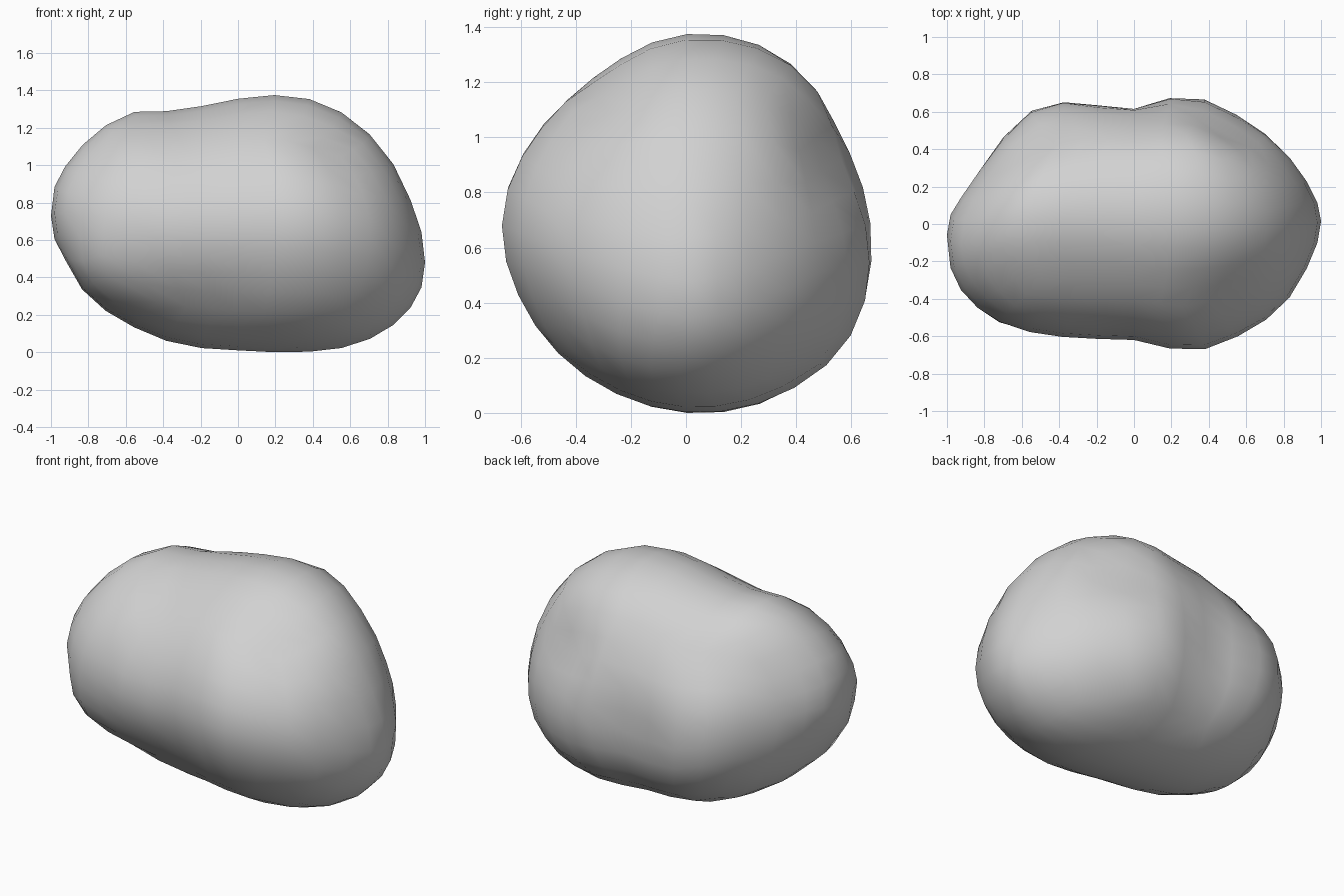
import bpy, bmesh, math
from mathutils import Vector

if "Cube" in bpy.data.objects:
    bpy.data.objects.remove(bpy.data.objects["Cube"], do_unlink=True)

# Outline of the boulder at even angles from the -x end to the +x end
TOP = [.80, .95, 1.13, 1.28, 1.295, 1.355, 1.37, 1.265, 1.04, .74, .52]
BOTTOM = [.66, .55, .31, .15, .04, .01, .0, .03, .13, .28, .44]
BACK = [.0, .10, .31, .58, .66, .64, .68, .56, .38, .18, .03]
FRONT = [-.12, -.31, -.46, -.565, -.61, -.62, -.68, -.585, -.42, -.18, .0]
# Cross-section fullness every 30 degrees, starting from the back
FULLNESS = [1, .97, 1.02, 1, .94, .96, 1, .97, .97, 1, 1.04, 1.06]
# Dents and bulges: centre, radius, inward depth (negative swells out)
MOULDING = [((.47, .54, .90), .32, .07),
            ((-.1, .62, .60), .30, .04),
            ((-.25, -.48, .22), .30, .02),
            ((-.55, .42, 1.10), .42, .07),
            ((.50, -.42, 1.15), .42, .05),
            ((-.70, -.44, .42), .34, -.07)]


def spline(values, t, closed=False):
    """Smooth curve through evenly spaced values."""
    n = len(values)
    i = math.floor(t)
    f = t - i
    pick = (lambda k: values[k % n]) if closed else (lambda k: values[min(max(k, 0), n - 1)])
    a, b, c, d = (pick(i + k) for k in (-1, 0, 1, 2))
    return b + f * ((c - a) + f * (2 * a - 5 * b + 4 * c - d + f * (3 * (b - c) + d - a))) / 2


def boulder_point(p):
    """Move a unit sphere point onto the boulder."""
    t = math.acos(max(-1, min(1, -p.x))) / math.pi * (len(TOP) - 1)
    top, bottom, back, front = (spline(v, t) for v in (TOP, BOTTOM, BACK, FRONT))
    angle = math.atan2(p.z, p.y) % math.tau
    ring = max(math.hypot(p.y, p.z), .1)
    k = spline(FULLNESS, angle / math.tau * len(FULLNESS), True) / ring
    q = Vector((p.x,
                (back + front) / 2 + k * p.y * (back - front) / 2,
                (top + bottom) / 2 + k * p.z * (top - bottom) / 2))
    inward = (Vector((0, 0, .68)) - q).normalized()
    push = sum(depth * math.exp(-2.5 * ((q - Vector(c)).length / r) ** 2)
               for c, r, depth in MOULDING)
    return q + inward * push


# Boulder body: an even quad sphere moved onto the boulder's shape
bm = bmesh.new()
bmesh.ops.create_cube(bm, size=2)
bmesh.ops.subdivide_edges(bm, edges=bm.edges[:], cuts=7, use_grid_fill=True)
for v in bm.verts:
    even = Vector([math.tan(c * math.pi / 4) for c in v.co])
    v.co = boulder_point(even.normalized())

# Rest it on the ground
ground = min(v.co.z for v in bm.verts)
bmesh.ops.translate(bm, verts=bm.verts, vec=(0, 0, -ground))
for face in bm.faces:
    face.smooth = True

mesh = bpy.data.meshes.new("boulder")
bm.to_mesh(mesh)
bm.free()
boulder = bpy.data.objects.new("boulder", mesh)
bpy.context.collection.objects.link(boulder)

# Stone colour
stone = bpy.data.materials.new("stone_grey")
stone.use_nodes = True
grey = (.64, .64, .64, 1)
stone.diffuse_color = grey
stone.node_tree.nodes["Principled BSDF"].inputs["Base Color"].default_value = grey
mesh.materials.append(stone)
